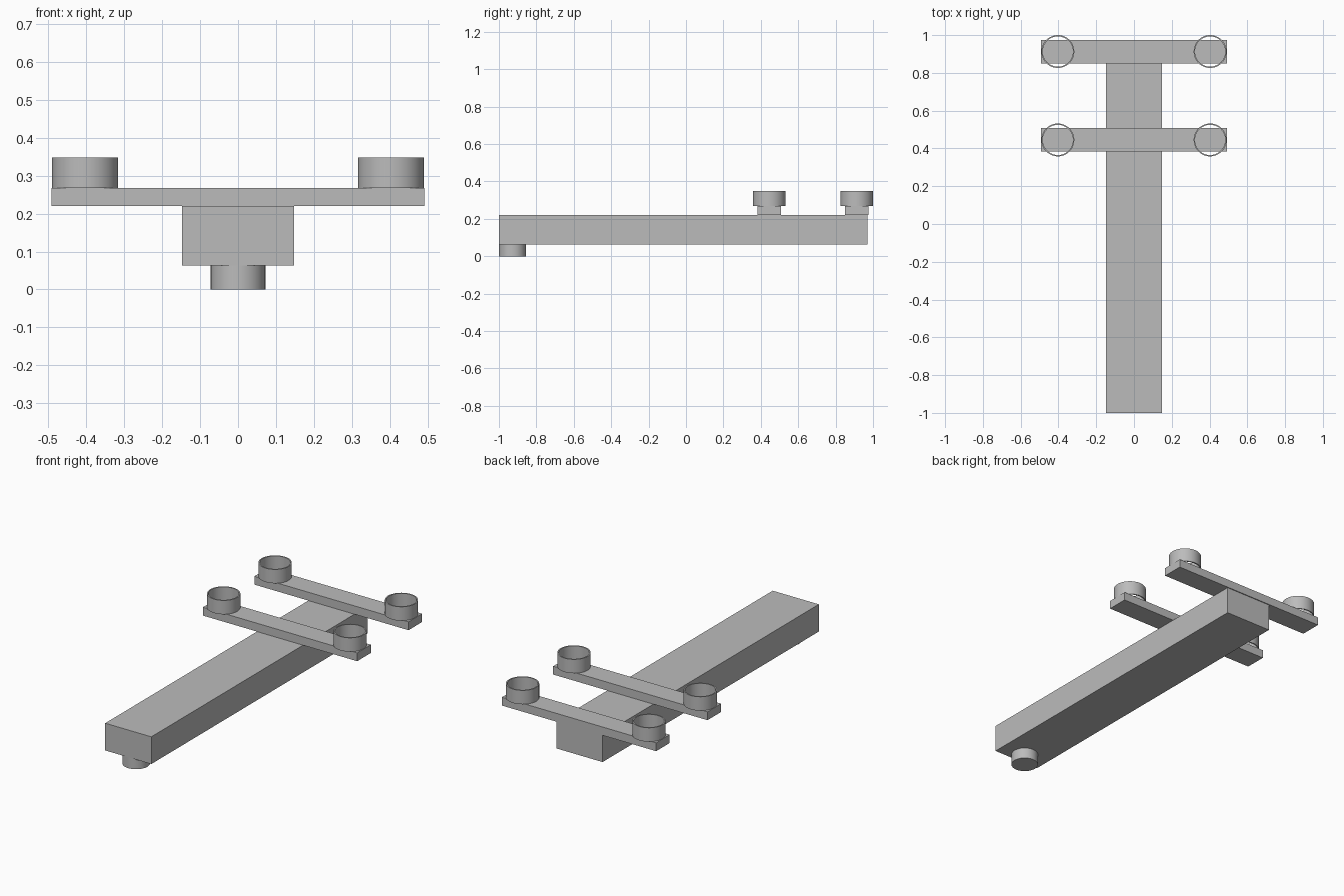
import bpy, bmesh, math

default = bpy.data.objects.get("Cube")
if default:
    bpy.data.objects.remove(default, do_unlink=True)

grey = bpy.data.materials.new("plain grey")
grey.use_nodes = True
colour = (0.5, 0.5, 0.5, 1)
grey.diffuse_color = colour
grey.node_tree.nodes["Principled BSDF"].inputs["Base Color"].default_value = colour


def finish(name, bm, smooth=False):
    bmesh.ops.recalc_face_normals(bm, faces=bm.faces)
    mesh = bpy.data.meshes.new(name)
    bm.to_mesh(mesh)
    bm.free()
    mesh.materials.append(grey)
    obj = bpy.data.objects.new(name, mesh)
    bpy.context.collection.objects.link(obj)
    if smooth:
        bpy.ops.object.select_all(action='DESELECT')
        obj.select_set(True)
        bpy.context.view_layer.objects.active = obj
        bpy.ops.object.shade_smooth_by_angle(angle=math.radians(30))
    return obj


def box(name, x, y, z):
    """Box from (low, high) ranges on each axis."""
    bm = bmesh.new()
    bmesh.ops.create_cube(bm, size=1)
    for v in bm.verts:
        v.co = [(lo + hi) / 2 + c * (hi - lo) for c, (lo, hi) in zip(v.co, (x, y, z))]
    return finish(name, bm)


def lathe(name, profile, centre):
    """Spin a closed (radius, height) profile around z."""
    bm = bmesh.new()
    verts = [bm.verts.new((r, 0, z)) for r, z in profile]
    edges = [bm.edges.new((a, b)) for a, b in zip(verts, verts[1:] + verts[:1])]
    bmesh.ops.spin(bm, geom=verts + edges, axis=(0, 0, 1), cent=(0, 0, 0),
                   angle=math.tau, steps=64, use_duplicate=False)
    bmesh.ops.remove_doubles(bm, verts=bm.verts, dist=1e-5)
    obj = finish(name, bm, smooth=True)
    obj.location = (*centre, 0)
    return obj


# Long main beam
box("main_beam", (-0.147, 0.147), (-1, 0.97), (0.063, 0.22))

# Round foot under the front end
bm = bmesh.new()
bmesh.ops.create_cone(bm, cap_ends=True, segments=64, radius1=0.072, radius2=0.072, depth=0.063)
foot = finish("front_foot", bm, smooth=True)
foot.location = (0, -0.928, 0.0315)

# Two crossbars, each with an open ring at both ends
ring = [(0.087, 0.268), (0.087, 0.348), (0.08, 0.348), (0.08, 0.268)]
for place, y in (("middle", 0.445), ("back", 0.913)):
    box(place + "_crossbar", (-0.492, 0.492), (y - 0.062, y + 0.062), (0.22, 0.268))
    for side, sign in (("left", 1), ("right", -1)):
        lathe(place + "_" + side + "_ring", ring, (sign * 0.403, y))
